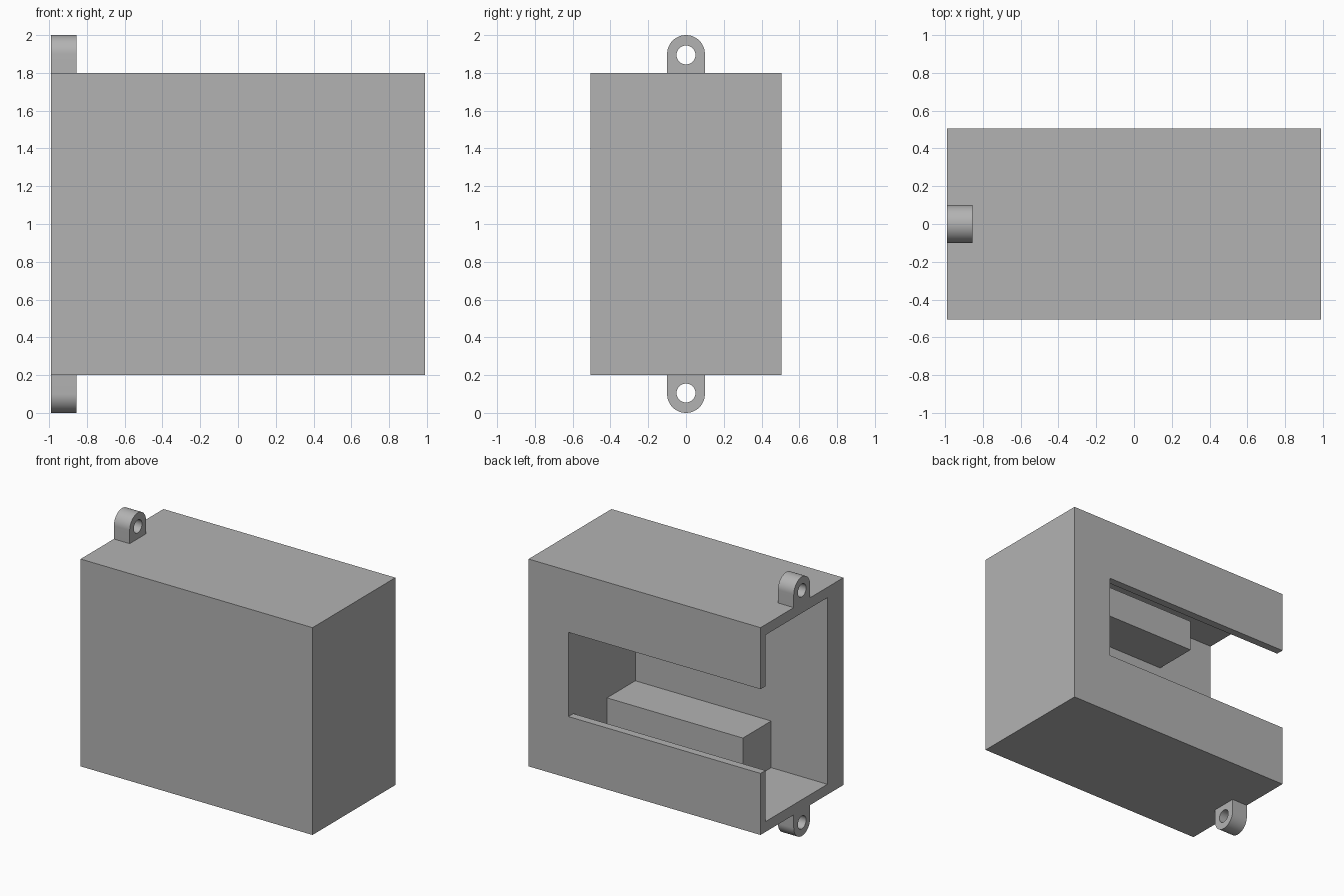
import bpy, bmesh
from math import sin, cos, pi

if "Cube" in bpy.data.objects:
    bpy.data.objects.remove(bpy.data.objects["Cube"], do_unlink=True)

# Overall sizes
X, Y = 0.99, 0.505           # half length and half depth of the housing
BOTTOM, TOP = 0.2, 1.8
FLOOR, CEILING = 0.28, 1.72  # cavity height
INNER_X, INNER_Y = 0.65, -0.31

grey = bpy.data.materials.new("plain_grey")
grey.use_nodes = True
colour = (0.45, 0.45, 0.45, 1)
grey.diffuse_color = colour
grey.node_tree.nodes["Principled BSDF"].inputs["Base Color"].default_value = colour


def prism(name, profile, x0, x1):
    """Extrude a (y, z) profile along x."""
    bm = bmesh.new()
    base = bm.faces.new([bm.verts.new((x0, y, z)) for y, z in profile])
    new = bmesh.ops.extrude_face_region(bm, geom=[base])["geom"]
    bmesh.ops.translate(bm, vec=(x1 - x0, 0, 0),
                        verts=[v for v in new if isinstance(v, bmesh.types.BMVert)])
    bmesh.ops.recalc_face_normals(bm, faces=bm.faces)
    mesh = bpy.data.meshes.new(name)
    bm.to_mesh(mesh)
    bm.free()
    mesh.materials.append(grey)
    obj = bpy.data.objects.new(name, mesh)
    bpy.context.collection.objects.link(obj)
    return obj


def rect(y0, y1, z0, z1):
    return [(y0, z0), (y1, z0), (y1, z1), (y0, z1)]


def arc(radius, z, start, end, steps):
    return [(radius * cos(start + (end - start) * i / steps),
             z + radius * sin(start + (end - start) * i / steps))
            for i in range(steps + 1)]


def cut(obj, cutter):
    """Subtract the cutter, apply the result and drop the cutter."""
    mod = obj.modifiers.new("cut", 'BOOLEAN')
    mod.operation, mod.solver, mod.object = 'DIFFERENCE', 'EXACT', cutter
    bpy.ops.object.select_all(action='DESELECT')
    bpy.context.view_layer.objects.active = obj
    obj.select_set(True)
    bpy.ops.object.modifier_apply(modifier=mod.name)
    bpy.data.objects.remove(cutter, do_unlink=True)


# Housing: box hollowed from one end, with a slot through the back wall
housing = prism("housing", rect(-Y, Y, BOTTOM, TOP), -X, X)
back = 0.445
slot_low, slot_high = 0.675, 1.325
cavity = [(INNER_Y, FLOOR), (back, FLOOR), (back, slot_low), (Y + 0.2, slot_low),
          (Y + 0.2, slot_high), (back, slot_high), (back, CEILING), (INNER_Y, CEILING)]
cut(housing, prism("cavity_cutter", cavity, -X - 0.2, INNER_X))

# Inner ledges along the front wall, set slightly into the walls
for name, z0, z1 in (("lower_ledge", FLOOR - 0.02, 0.64), ("upper_ledge", 1.36, 1.6)):
    prism(name, rect(INNER_Y - 0.02, 0.035, z0, z1), -0.51, INNER_X + 0.02)

# Rounded hinge lugs with a pin hole, mirrored top and bottom
for name, flip in (("top_lug", False), ("bottom_lug", True)):
    outline = [(-0.1, TOP - 0.02), (0.1, TOP - 0.02)] + arc(0.1, 1.9, 0, pi, 32)
    hole = arc(0.05, 1.895, 0, 2 * pi, 32)[:-1]
    if flip:
        outline = [(y, 2 - z) for y, z in outline]
        hole = [(y, 2 - z) for y, z in hole]
    lug = prism(name, outline, -X, -0.855)
    cut(lug, prism("pin_cutter", hole, -X - 0.1, -0.7))
    bpy.ops.object.shade_smooth_by_angle(angle=pi / 6)
